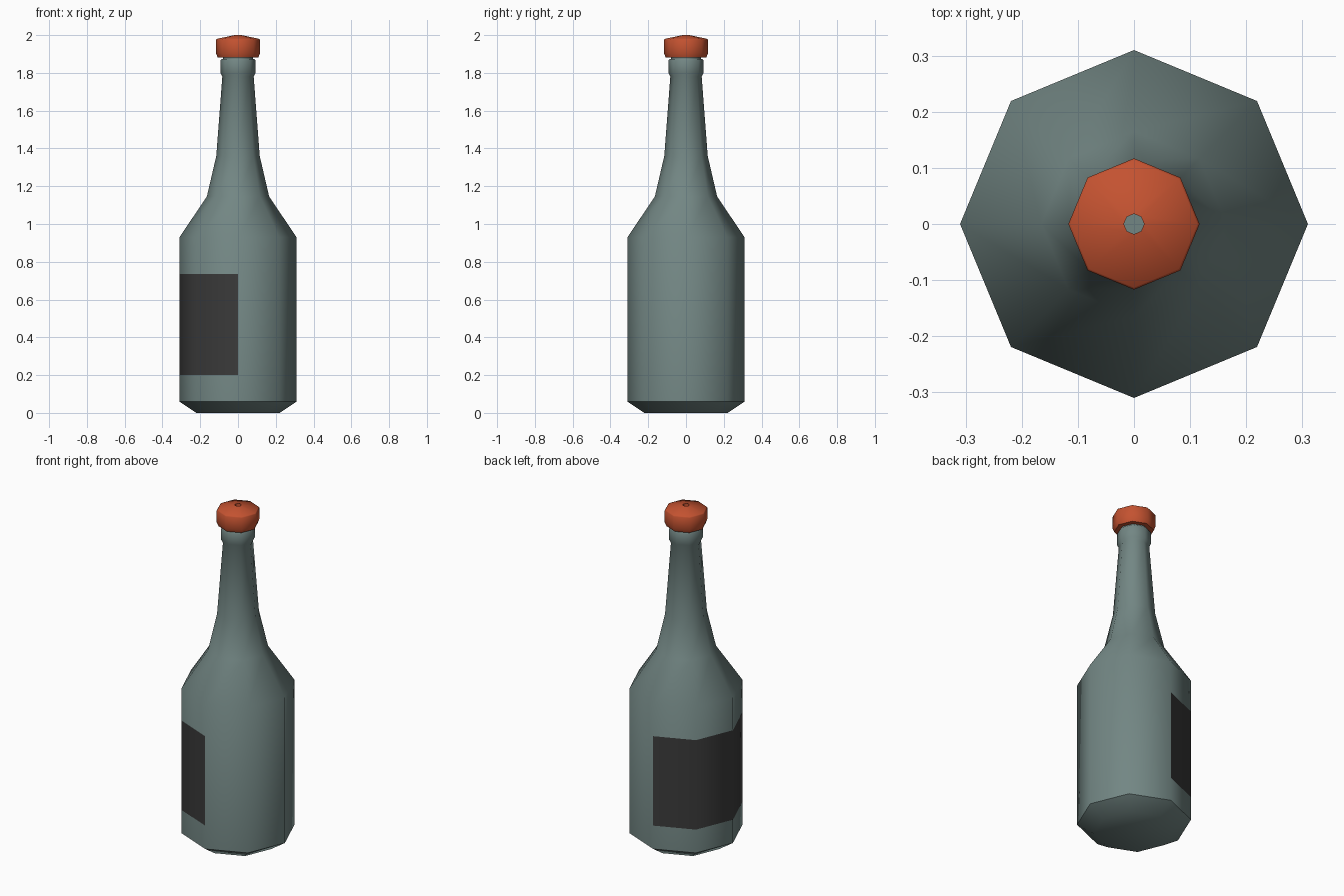
import bpy, bmesh
from math import cos, sin, tau, radians

if "Cube" in bpy.data.objects:
    bpy.data.objects.remove(bpy.data.objects["Cube"])

SIDES = 8


def material(name, rgb):
    m = bpy.data.materials.new(name)
    m.diffuse_color = (*rgb, 1)
    m.use_nodes = True
    m.node_tree.nodes["Principled BSDF"].inputs["Base Color"].default_value = m.diffuse_color
    return m


def lathe(name, profile, mat, first=0, steps=SIDES, cap_ends=(False, False)):
    """Revolve (radius, z) points around z, starting at side number `first`."""
    bm = bmesh.new()
    full = steps == SIDES
    count = SIDES if full else steps + 1
    rings = []
    for r, z in profile:
        angles = [tau * (first + i) / SIDES for i in range(count)]
        rings.append([bm.verts.new((r * cos(a), r * sin(a), z)) for a in angles])
    for low, high in zip(rings, rings[1:]):
        for i in range(steps):
            j = (i + 1) % count
            bm.faces.new((low[i], low[j], high[j], high[i]))
    if cap_ends[0]:
        bm.faces.new(rings[0][::-1])
    if cap_ends[1]:
        bm.faces.new(rings[-1])
    mesh = bpy.data.meshes.new(name)
    bm.to_mesh(mesh)
    bm.free()
    obj = bpy.data.objects.new(name, mesh)
    bpy.context.collection.objects.link(obj)
    mesh.materials.append(mat)
    bpy.ops.object.select_all(action='DESELECT')
    obj.select_set(True)
    bpy.context.view_layer.objects.active = obj
    bpy.ops.object.shade_smooth_by_angle(angle=radians(50))
    return obj


glass = material("glass", (0.17, 0.24, 0.23))
orange = material("cap_orange", (0.55, 0.085, 0.03))
paper = material("label_dark", (0.045, 0.045, 0.045))

# Bottle: chamfered base, straight body, shoulder, neck and lip
lathe("bottle", [(0.22, 0), (0.31, 0.06), (0.31, 0.93), (0.165, 1.145),
                 (0.115, 1.36), (0.083, 1.78), (0.093, 1.80), (0.093, 1.865),
                 (0.088, 1.873), (0.08, 1.873), (0.08, 1.90)],
      glass, cap_ends=(True, True))

# Label wrapped around the left half of the body
lathe("label", [(0.311, 0.20), (0.311, 0.735)], paper, first=2, steps=4)

# Cap: rim with a shallow domed top and a small centre hole
lathe("cap", [(0.08, 1.882), (0.108, 1.882), (0.117, 1.905), (0.117, 1.975),
              (0.113, 1.98), (0.018, 2.0), (0.018, 1.985)], orange)
